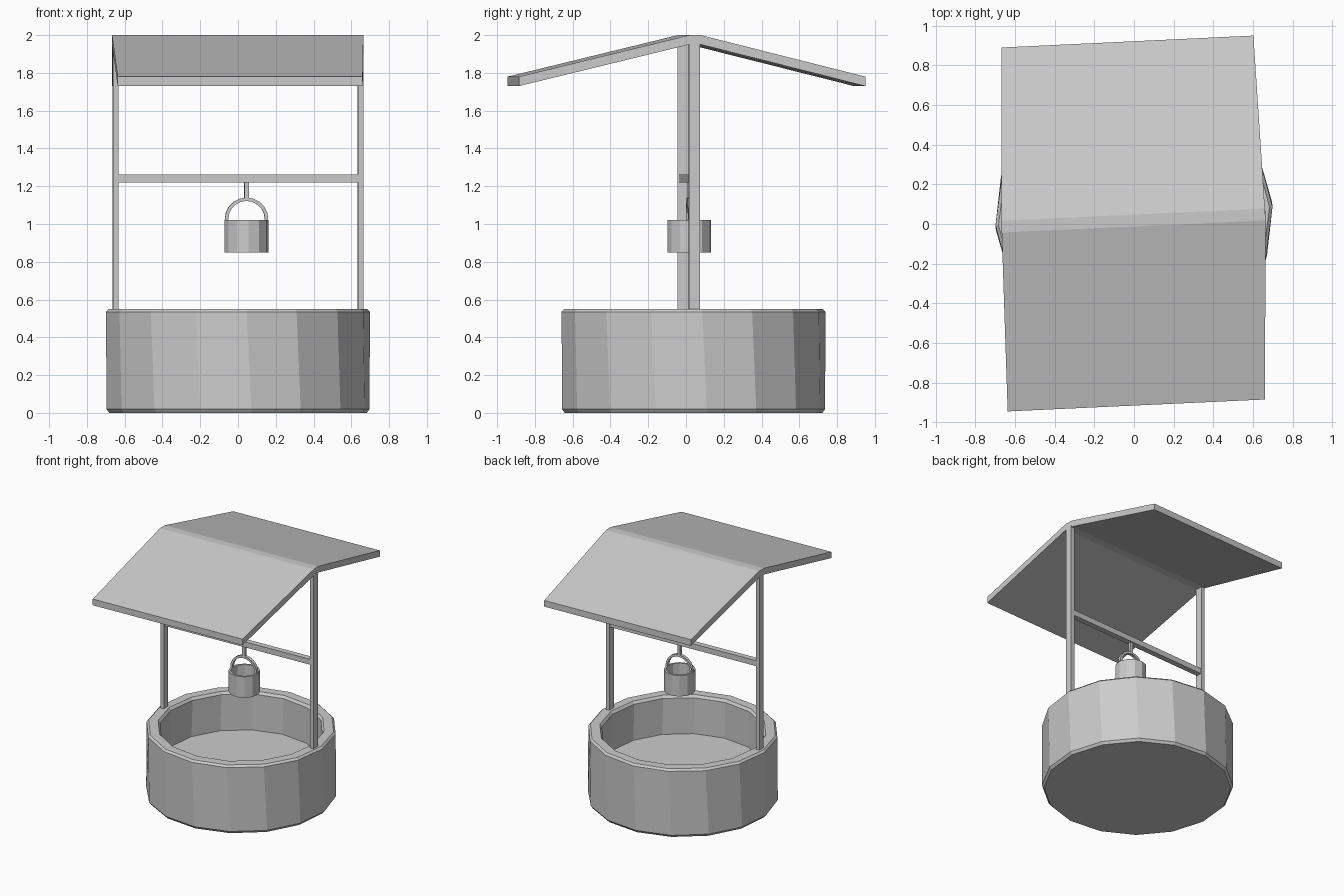
import bpy, math
from math import sin, cos, pi, radians
from mathutils import Matrix, Vector

if "Cube" in bpy.data.objects:
    bpy.data.objects.remove(bpy.data.objects["Cube"])

YAW = radians(2.7)          # the timber frame sits slightly turned on the well


def make(name, verts, faces):
    me = bpy.data.meshes.new(name)
    me.from_pydata(verts, [], faces)
    me.validate()
    ob = bpy.data.objects.new(name, me)
    bpy.context.collection.objects.link(ob)
    return ob


def lathe(name, rings, n, cx, cy):
    """Stack of n-sided rings (radius, z, turn in degrees), capped at both ends."""
    verts = [(cx + r * cos(radians(t) + 2 * pi * i / n),
              cy + r * sin(radians(t) + 2 * pi * i / n), z)
             for r, z, t in rings for i in range(n)]
    faces = [tuple(reversed(range(n)))]
    for k in range(len(rings) - 1):
        for i in range(n):
            j = (i + 1) % n
            faces.append((k * n + i, k * n + j, (k + 1) * n + j, (k + 1) * n + i))
    last = (len(rings) - 1) * n
    faces.append(tuple(range(last, last + n)))
    return make(name, verts, faces)


def box(name, centre, size):
    x, y, z = (s / 2 for s in size)
    rot = Matrix.Rotation(YAW, 3, 'Z')
    verts = [Vector(centre) + rot @ Vector((sx * x, sy * y, sz * z))
             for sz in (-1, 1) for sx, sy in ((-1, -1), (1, -1), (1, 1), (-1, 1))]
    faces = [(3, 2, 1, 0), (4, 5, 6, 7)] + \
            [(i, (i + 1) % 4, (i + 1) % 4 + 4, i + 4) for i in range(4)]
    return make(name, verts, faces)


# Stone well ring with chamfered rims, inner wall and water level
lathe("well_wall", [(0.685, 0, 5.8), (0.70, 0.02, 5.8), (0.70, 0.535, 3.8),
                    (0.685, 0.55, 3.8), (0.615, 0.55, 3.8), (0.60, 0.53, 3.8),
                    (0.60, 0.24, 4.8)], 16, 0, 0.04)

# Posts and cross beam
for side, name in ((-1, "left_post"), (1, "right_post")):
    box(name, (side * 0.648, 0.014 + side * 0.03, 1.25), (0.03, 0.058, 1.42))
box("cross_beam", (0, 0.014, 1.241), (1.29, 0.045, 0.044))

# Folded roof: left and right edge points from front eave over the ridge to the back eave
left = [(-0.637, -0.945, 1.78), (-0.667, -0.043, 2), (-0.667, 0.017, 2), (-0.667, 0.89, 1.78)]
right = [(0.66, -0.885, 1.78), (0.664, 0.018, 2), (0.66, 0.078, 2), (0.602, 0.95, 1.78)]
top = left + right
verts = top + [(x, y, z - 0.05) for x, y, z in top]
faces = []
for i in range(3):
    faces += [(i, i + 4, i + 5, i + 1), (i + 8, i + 9, i + 13, i + 12),
              (i, i + 1, i + 9, i + 8), (i + 4, i + 12, i + 13, i + 5)]
faces += [(0, 8, 12, 4), (3, 7, 15, 11)]
make("roof", verts, faces)

# Bucket, open at the top
BX, BY = 0.045, 0.017
lathe("bucket", [(0.116, 0.85, 5), (0.116, 1.02, 5), (0.10, 1.02, 5), (0.10, 0.875, 5)],
      12, BX, BY)

# Rope
box("rope", (BX, BY, 1.18), (0.024, 0.024, 0.10))

# Bucket handle: flat strip swept over a half circle
N, verts, faces = 10, [], []
rot = Matrix.Rotation(YAW, 3, 'Z')
for i in range(N + 1):
    a = pi * i / N
    for r, y in ((0.097, -0.012), (0.115, -0.012), (0.115, 0.012), (0.097, 0.012)):
        verts.append(rot @ Vector((r * cos(a), y, r * sin(a))) + Vector((BX, BY, 1.025)))
    if i:
        b = 4 * (i - 1)
        faces += [(b + k, b + 4 + k, b + 4 + (k + 1) % 4, b + (k + 1) % 4) for k in range(4)]
faces += [(0, 1, 2, 3), (4 * N + 3, 4 * N + 2, 4 * N + 1, 4 * N)]
make("bucket_handle", verts, faces)
